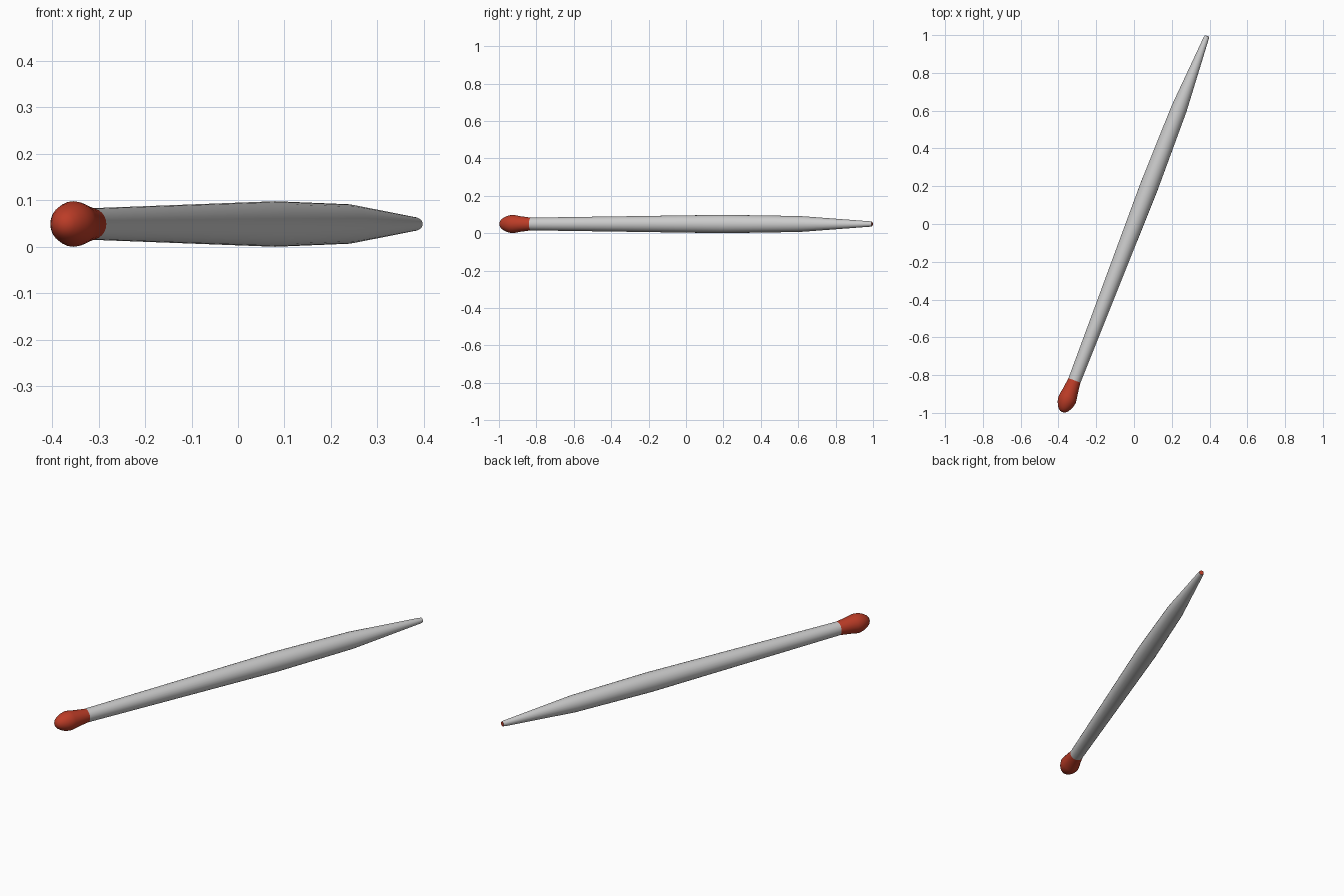
import bpy, bmesh, math
from mathutils import Matrix, Vector

if "Cube" in bpy.data.objects:
    bpy.data.objects.remove(bpy.data.objects["Cube"])

SIDES = 24
NECK = Vector((-0.315, -0.828, 0.049))      # where head meets shaft
AXIS = Vector((0.359, 0.933, 0.0)).normalized()
SIDE = Vector((AXIS.y, -AXIS.x, 0.0))
UP = Vector((0, 0, 1))

red = bpy.data.materials.new("red")
red.diffuse_color = (0.5, 0.045, 0.02, 1)
red.use_nodes = True
red.node_tree.nodes["Principled BSDF"].inputs["Base Color"].default_value = red.diffuse_color


def lathe(name, profile, mat=None, angle=40):
    """Revolve (distance along axis, radius) points around the stick axis."""
    bm = bmesh.new()
    rings = []
    for s, r in profile:
        c = NECK + AXIS * s
        if r == 0:
            rings.append([bm.verts.new(c)] * SIDES)
            continue
        ring = []
        for i in range(SIDES):
            a = 2 * math.pi * i / SIDES
            ring.append(bm.verts.new(c + (SIDE * math.cos(a) + UP * math.sin(a)) * r))
        rings.append(ring)
    for a, b in zip(rings, rings[1:]):
        for i in range(SIDES):
            j = (i + 1) % SIDES
            bm.faces.new(list(dict.fromkeys((a[i], a[j], b[j], b[i]))))
    bmesh.ops.recalc_face_normals(bm, faces=bm.faces)
    # open or flat surfaces: make sure normals point outward
    mid = NECK + AXIS * (sum(p[0] for p in profile) / len(profile) - (0.1 if len(profile) == 2 else 0))
    f = next(iter(bm.faces))
    if f.normal.dot(f.calc_center_median() - mid) < 0:
        bmesh.ops.reverse_faces(bm, faces=bm.faces)
    me = bpy.data.meshes.new(name)
    bm.to_mesh(me)
    bm.free()
    ob = bpy.data.objects.new(name, me)
    bpy.context.collection.objects.link(ob)
    if mat:
        me.materials.append(mat)
    bpy.ops.object.select_all(action='DESELECT')
    ob.select_set(True)
    bpy.context.view_layer.objects.active = ob
    bpy.ops.object.shade_smooth_by_angle(angle=math.radians(angle))
    return ob


# long tapered shaft
lathe("shaft", [(0, 0.034), (1.10, 0.049), (1.54, 0.0425), (1.94, 0.0145), (1.953, 0.012)])

# rounded coloured head
lathe("head", [(0, 0.034), (-0.06, 0.0415), (-0.09, 0.047), (-0.11, 0.049),
               (-0.135, 0.0435), (-0.152, 0.036), (-0.168, 0.026), (-0.177, 0.014), (-0.18, 0)], red, 60)

# small coloured disc closing the thin end
lathe("tip_cap", [(1.953, 0.012), (1.9545, 0)], red)
